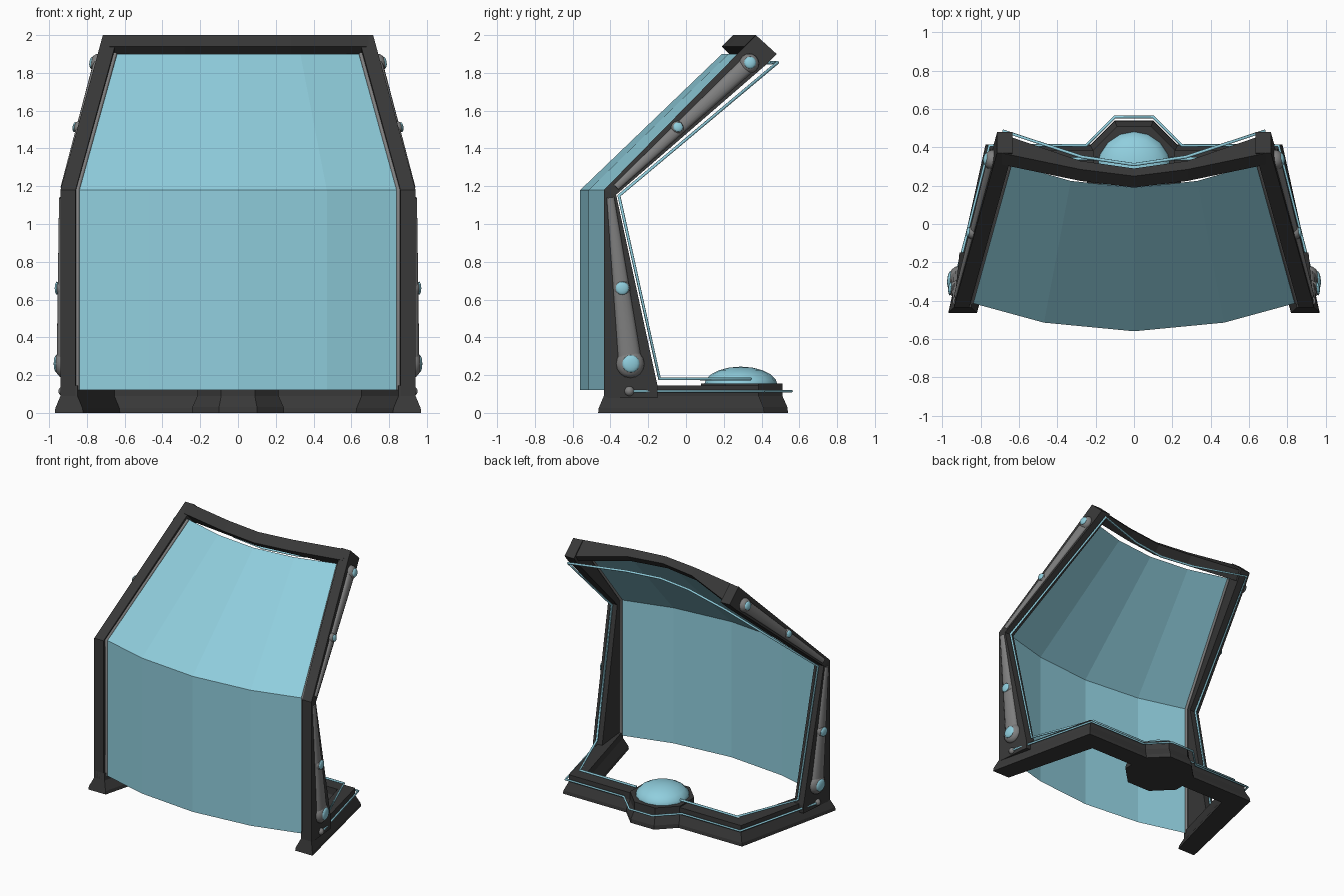
import bpy, bmesh, math
from mathutils import Vector, Matrix

if "Cube" in bpy.data.objects:
    bpy.data.objects.remove(bpy.data.objects["Cube"])


def material(name, rgb):
    m = bpy.data.materials.new(name)
    m.diffuse_color = (*rgb, 1)
    m.use_nodes = True
    m.node_tree.nodes["Principled BSDF"].inputs["Base Color"].default_value = m.diffuse_color
    return m


BLACK = material("charcoal", (0.04, 0.04, 0.04))
GREY = material("mid_grey", (0.21, 0.21, 0.21))
BLUE = material("pale_blue", (0.28, 0.62, 0.73))


def add(name, bm, mat, mirror=False, smooth=False):
    bmesh.ops.recalc_face_normals(bm, faces=bm.faces)
    me = bpy.data.meshes.new(name)
    bm.to_mesh(me)
    bm.free()
    me.materials.append(mat)
    ob = bpy.data.objects.new(name, me)
    bpy.context.collection.objects.link(ob)
    if mirror:
        ob.modifiers.new("Mirror", 'MIRROR')
    if smooth:
        bpy.ops.object.select_all(action='DESELECT')
        ob.select_set(True)
        bpy.context.view_layer.objects.active = ob
        bpy.ops.object.shade_smooth_by_angle(angle=math.radians(40))
    return ob


def loft(bm, rings, closed=True, caps=True):
    rows = [[bm.verts.new(p) for p in r] for r in rings]
    n = len(rows[0])
    for a, b in zip(rows, rows[1:]):
        for i in range(n if closed else n - 1):
            j = (i + 1) % n
            bm.faces.new((a[i], a[j], b[j], b[i]))
    if caps:
        bm.faces.new(rows[0])
        bm.faces.new(rows[-1])


def tube(name, pts, r, mat, mirror=False):
    cu = bpy.data.curves.new(name + "_path", 'CURVE')
    cu.dimensions = '3D'
    cu.bevel_depth = r
    cu.bevel_resolution = 1
    cu.use_fill_caps = True
    sp = cu.splines.new('POLY')
    sp.points.add(len(pts) - 1)
    for p, c in zip(sp.points, pts):
        p.co = (*c, 1)
    tmp = bpy.data.objects.new(name + "_tmp", cu)
    bpy.context.collection.objects.link(tmp)
    me = bpy.data.meshes.new_from_object(
        tmp.evaluated_get(bpy.context.evaluated_depsgraph_get()))
    bpy.data.objects.remove(tmp)
    bm = bmesh.new()
    bm.from_mesh(me)
    return add(name, bm, mat, mirror)


def flip(pts):
    """Continue a right-hand path onto the left side."""
    return pts + [(-x, y, z) for x, y, z in reversed(pts) if x > 1e-4]


def side(y, z, off=0.0):
    """Point on the right side frame: upright leg, arm leaning inwards."""
    s = ((y + .435) * .8 + (z - 1.18) * .82) / 1.149
    x = .9 - .196 * s if z > 1.165 else .9 - .1 * (y + .435)
    return Vector((x + off, y, z))


# side frames: tapered leg and leaning arm
bm = bmesh.new()
leg = [(-.435, .08), (-.435, 1.18), (-.37, 1.155), (-.15, .14), (-.15, .08)]
arm = [(-.435, 1.18), (.37, 2.0), (.48, 1.9), (.42, 1.84), (-.37, 1.155)]
for prof in (leg, arm):
    loft(bm, [[side(y, z, o) for y, z in prof] for o in (-.04, .04)])
add("side_frame", bm, BLACK, mirror=True)

# bowed top bar
bm = bmesh.new()
rings = []
for x, y, d in ((-.69, .37, .10), (-.28, .285, .045), (0, .25, .04),
                (.28, .285, .045), (.69, .37, .10)):
    rings.append([(x, y, 2), (x, y + d, 2 - d),
                  (x, y + d - .06, 1.94 - d), (x, y - .06, 1.94)])
loft(bm, rings)
add("top_bar", bm, BLACK)

# flared base rail running around the back
bm = bmesh.new()
profile = [(-.075, 0), (.075, 0), (.072, .025), (.045, .09), (.045, .145),
           (-.045, .145), (-.045, .09), (-.072, .025)]
stations = [(.895, -.39, 1, 0, -1), (.70, .34, 1, 1, 0),
            (-.70, .34, -1, 1, 0), (-.895, -.39, -1, 0, -1)]
loft(bm, [[(px + ox * w, py + oy * w + a * abs(w), z) for w, z in profile]
          for px, py, ox, oy, a in stations])
add("base_rail", bm, BLACK)

# octagonal emitter plinth
bm = bmesh.new()
loft(bm, [[(r * math.cos(math.pi * (i + .5) / 4),
            .295 + r * math.sin(math.pi * (i + .5) / 4), z) for i in range(8)]
          for r, z in ((.265, 0), (.262, .03), (.233, .09), (.233, .155))])
add("emitter_plinth", bm, BLACK)

# emitter dome
bm = bmesh.new()
bmesh.ops.create_uvsphere(bm, u_segments=16, v_segments=10, radius=1,
                          matrix=Matrix.Translation((0, .29, .145))
                          @ Matrix.Diagonal((.195, .195, .1, 1)))
add("emitter_dome", bm, BLUE, smooth=True)

# bent, bowed shield panel
bm = bmesh.new()
bottom = [(.855, -.41), (.47, -.515), (0, -.56)]
top = [(.665, .32), (.33, .225), (0, .19)]
loft(bm, [flip([(x, y, z) for x, y in row])
          for row, z in ((bottom, .12), (bottom, 1.18), (top, 1.9))],
     closed=False, caps=False)
add("shield_panel", bm, BLUE)

# grey lips holding the panel
tube("panel_lip", [side(y, z, -.047) for y, z in
                   ((-.41, .12), (-.41, 1.18), (.31, 1.9))], .012, GREY, True)

# glowing tubes: inside the frame, and around the base
tube("frame_light_tube", flip(
    [(.19, .34, .18), (.68, .34, .18), tuple(side(-.14, .18)),
     tuple(side(-.355, 1.15)), tuple(side(.485, 1.855))])[:5]
    + [(.27, .35, 1.85), (0, .31, 1.85), (-.27, .35, 1.85)]
    + [(-p.x, p.y, p.z) for p in (side(.485, 1.855), side(-.355, 1.15),
                                  side(-.14, .18))]
    + [(-.68, .34, .18), (-.19, .34, .18)], .009, BLUE)
tube("base_light_tube", flip([(.935, -.3, .115), (.755, .41, .115),
                              (.25, .41, .115), (.1, .558, .115)]), .008, BLUE)


# actuators on the outer faces: tapered pods, joints and blue caps
def basis(p, along, n, off):
    n = n.normalized()
    u = (along - n * along.dot(n)).normalized()
    m = Matrix((n.cross(u), n, u)).transposed().to_4x4()
    m.translation = p + n * off
    return m


def blob(bm, m, r, thick):
    bmesh.ops.create_uvsphere(
        bm, u_segments=16, v_segments=8, radius=1,
        matrix=m @ Matrix.Diagonal((r, thick, r, 1)))


NL, NA = Vector((1, .1, 0)), Vector((1, .136, .14))
# big end, small end, normal, big and small radius
pods = [((-.295, .26), (-.4, 1.14), NL, .062, .02),
        ((.335, 1.85), (-.37, 1.195), NA, .045, .018)]
# position, normal, joint radius, joint bulge, cap radius
joints = [((-.295, .26), NL, .075, .045, .046), ((-.34, .66), NL, .045, .036, .035),
          ((.335, 1.85), NA, .052, .042, .032), ((-.045, 1.51), NA, .035, .032, .026)]
bm, caps = bmesh.new(), bmesh.new()
for a, b, n, r0, r1 in pods:
    pa, pb = side(*a, .04), side(*b, .04)
    m = basis((pa + pb) / 2, pb - pa, n, 0)
    bmesh.ops.create_cone(bm, cap_ends=True, segments=16, radius1=r0, radius2=r1,
                          depth=(pb - pa).length,
                          matrix=m @ Matrix.Diagonal((1, .55, 1, 1)))
for p, n, r, t, c in joints:
    m = basis(side(*p, .04), Vector((0, 0, 1)), n, 0)
    blob(bm, m, r, t)
    blob(caps, basis(side(*p, .04), Vector((0, 0, 1)), n, t * .78), c, t * .32)
blob(bm, basis(Vector((.925, -.3, .115)), Vector((0, 0, 1)), NL, 0), .026, .026)
add("actuator_pods", bm, GREY, mirror=True, smooth=True)
add("actuator_caps", caps, BLUE, mirror=True, smooth=True)
